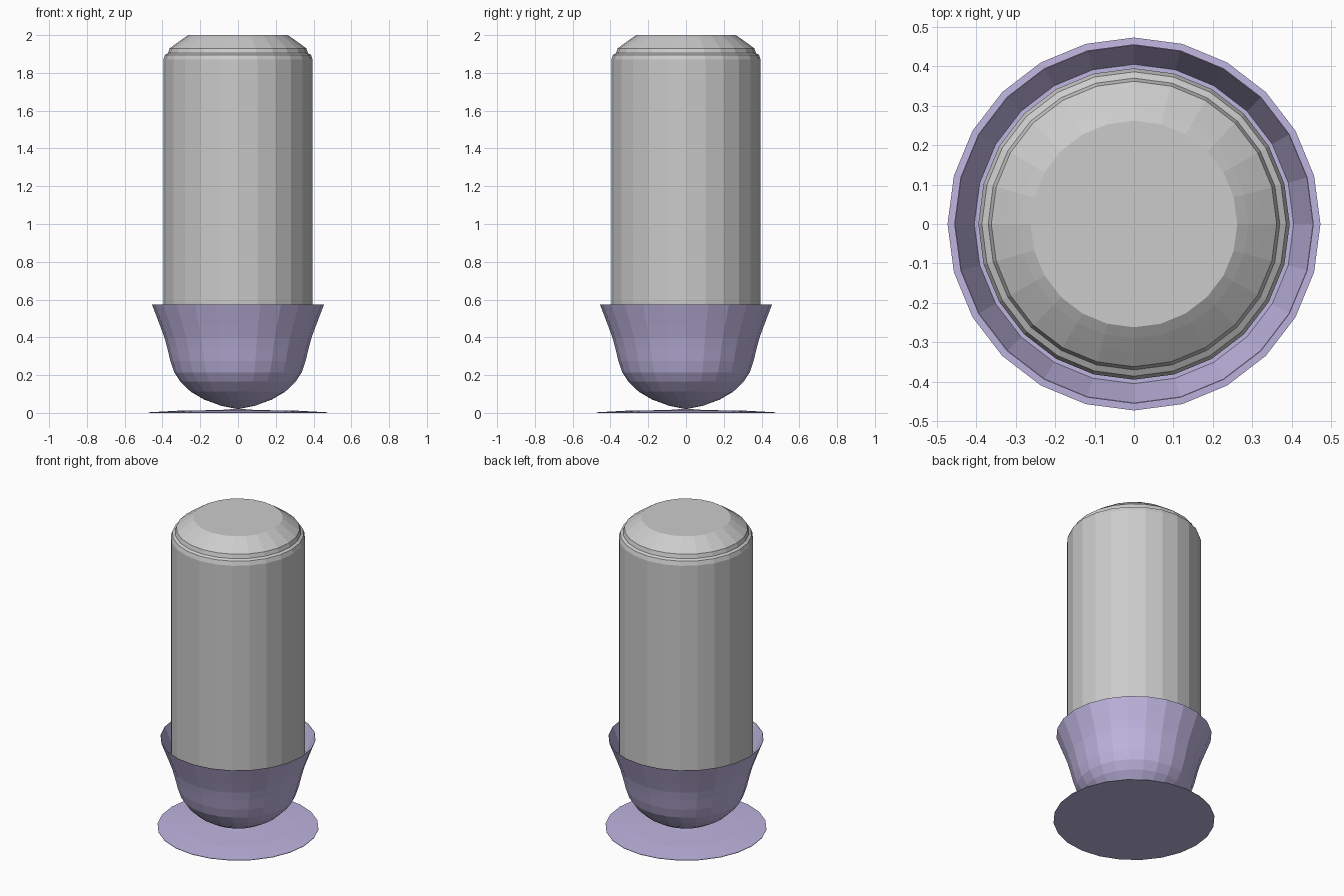
import bpy, bmesh
from math import sin, cos, pi

if "Cube" in bpy.data.objects:
    bpy.data.objects.remove(bpy.data.objects["Cube"])

SIDES = 24

purple = bpy.data.materials.new("purple")
purple.diffuse_color = (0.52, 0.46, 0.74, 1)
purple.use_nodes = True
purple.node_tree.nodes["Principled BSDF"].inputs["Base Color"].default_value = purple.diffuse_color


def lathe(name, profile, mat=None, recalc=True):
    """Spin (radius, z) points round the z axis; radius 0 makes a single pole."""
    bm = bmesh.new()
    rings = []
    for r, z in profile:
        n = SIDES if r > 0 else 1
        rings.append([bm.verts.new((r * cos(2 * pi * i / SIDES),
                                    r * sin(2 * pi * i / SIDES), z)) for i in range(n)])
    for a, b in zip(rings, rings[1:]):
        for i in range(SIDES):
            j = (i + 1) % SIDES
            if len(a) == 1:
                bm.faces.new((a[0], b[j], b[i]))
            elif len(b) == 1:
                bm.faces.new((a[i], a[j], b[0]))
            else:
                bm.faces.new((a[i], a[j], b[j], b[i]))
    # close flat ends
    if len(rings[0]) > 1:
        bm.faces.new(rings[0][::-1])
    if len(rings[-1]) > 1:
        bm.faces.new(rings[-1])
    bmesh.ops.recalc_face_normals(bm, faces=bm.faces)
    mesh = bpy.data.meshes.new(name)
    bm.to_mesh(mesh)
    bm.free()
    obj = bpy.data.objects.new(name, mesh)
    bpy.context.collection.objects.link(obj)
    if mat:
        mesh.materials.append(mat)
    return obj


# Grey cylinder with stepped, chamfered top
lathe("body", [(0.395, 0.44), (0.395, 1.87), (0.386, 1.896), (0.37, 1.905),
               (0.362, 1.93), (0.325, 1.957), (0.29, 1.982), (0.262, 2.0)])

# Flared cup: outer bowl, thin rim, inner slope and flat floor
lathe("cup", [(0, 0.02), (0.09, 0.038), (0.18, 0.071), (0.25, 0.112),
              (0.305, 0.165), (0.338, 0.215), (0.358, 0.275), (0.375, 0.345),
              (0.39, 0.40), (0.412, 0.46), (0.456, 0.575),
              (0.454, 0.575), (0.405, 0.447)], purple)

# Very shallow domed foot
lathe("foot", [(0.473, 0), (0.473, 0.003), (0.31, 0.012), (0.1, 0.015), (0, 0.022)], purple)
